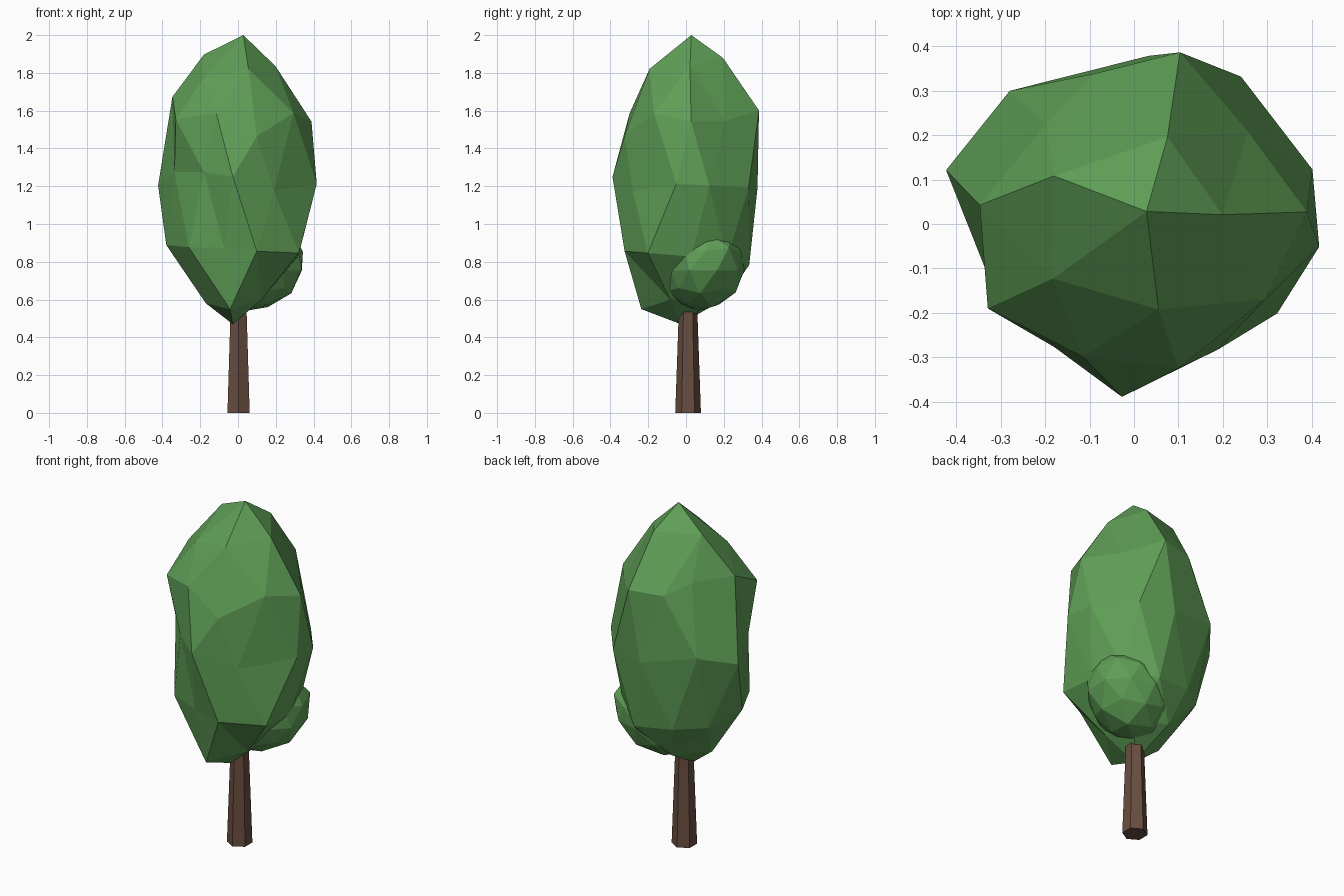
import bpy
import bmesh
import random
from math import atan2, cos, degrees, radians, sin

random.seed(4)

start_cube = bpy.data.objects.get("Cube")
if start_cube:
    bpy.data.objects.remove(start_cube, do_unlink=True)


def make_material(name, color):
    mat = bpy.data.materials.new(name)
    mat.use_nodes = True
    mat.diffuse_color = color
    mat.node_tree.nodes["Principled BSDF"].inputs["Base Color"].default_value = color
    return mat


def finish(bm, name, mat):
    bmesh.ops.recalc_face_normals(bm, faces=bm.faces[:])
    mesh = bpy.data.meshes.new(name)
    bm.to_mesh(mesh)
    bm.free()
    mesh.materials.append(mat)
    obj = bpy.data.objects.new(name, mesh)
    bpy.context.collection.objects.link(obj)
    return obj


def low_poly_ball():
    bm = bmesh.new()
    bmesh.ops.create_icosphere(bm, subdivisions=2, radius=1)
    return bm


def heading(vert):
    return round(degrees(atan2(vert.co.y, vert.co.x))) % 360


leaf_green = make_material("leaf green", (0.114, 0.342, 0.093, 1))
bark_brown = make_material("bark brown", (0.141, 0.076, 0.051, 1))

# Trunk: tapered six-sided post reaching into the crown
bm = bmesh.new()
bmesh.ops.create_cone(bm, cap_ends=True, segments=6, radius1=0.068, radius2=0.047, depth=0.6)
bmesh.ops.translate(bm, verts=bm.verts[:], vec=(0.003, 0.011, 0.3))
finish(bm, "trunk", bark_brown)

# Crown: each ring of the ball gets a height, a tilt along y, and an
# uneven outline of (angle, radius) points, some with an extra lift
crown_rings = [
    (0.47, 0, [(225, 0.04)]),
    (0.58, 0.13, [(50, 0.19), (106, 0.22), (180, 0.17), (260, 0.24), (326, 0.15, 0.03)]),
    (0.83, -0.08, [(5, 0.32), (41, 0.33), (73, 0.35, -0.02), (112, 0.32), (146, 0.33),
                   (177, 0.38, 0.06), (220, 0.34, 0.03), (256, 0.3, 0.02), (287, 0.34),
                   (328, 0.38)]),
    (1.21, -0.05, [(17, 0.42), (54, 0.41), (85, 0.38), (133, 0.41, 0.07), (164, 0.44),
                   (196, 0.35, 0.06), (237, 0.33, 0.05), (266, 0.39, 0.02),
                   (304, 0.34, -0.05), (353, 0.42)]),
    (1.57, 0.08, [(4, 0.39, -0.03), (39, 0.33, -0.04), (75, 0.4), (105, 0.35),
                  (131, 0.3, 0.07), (173, 0.35, 0.1), (210, 0.38), (249, 0.32, 0.04),
                  (287, 0.34, -0.08), (330, 0.34, 0.03)]),
    (1.83, 0.25, [(6, 0.2), (69, 0.21), (149, 0.21, 0.04), (214, 0.22, -0.03),
                  (286, 0.2, 0.04)]),
    (2.0, 0, [(45, 0.04)]),
]
bm = low_poly_ball()
by_height = sorted(bm.verts, key=lambda v: v.co.z)
for height, tilt, outline in crown_rings:
    ring = sorted(by_height[:len(outline)], key=heading)
    by_height = by_height[len(outline):]
    for vert, (angle, radius, *lift) in zip(ring, outline):
        x, y = radius * cos(radians(angle)), radius * sin(radians(angle))
        vert.co = (x, y, height + tilt * y + sum(lift))
finish(bm, "crown", leaf_green)

# Side clump: leaning ball of leaves, half buried low on the left side
bm = low_poly_ball()
for vert in bm.verts:
    x, y, z = vert.co * random.uniform(0.94, 1.06)
    vert.co = (0.11 + 0.23 * x + 0.06 * z, 0.09 + 0.23 * y + 0.03 * z, 0.755 + 0.22 * z)
finish(bm, "side_leaf_clump", leaf_green)
